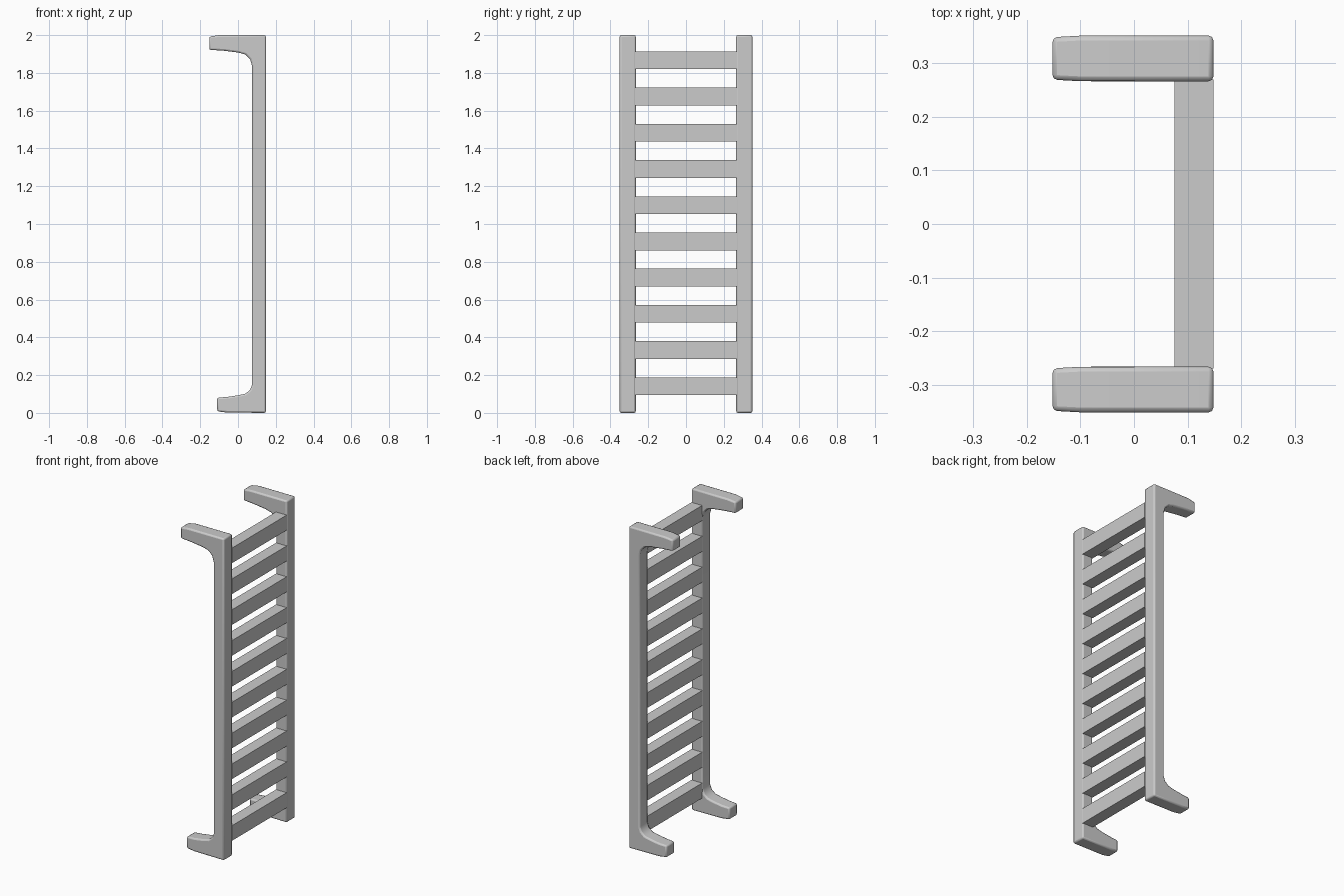
import bpy, bmesh
from mathutils import Vector

if "Cube" in bpy.data.objects:
    bpy.data.objects.remove(bpy.data.objects["Cube"])


def mesh_object(name, bm):
    bmesh.ops.recalc_face_normals(bm, faces=bm.faces[:])
    me = bpy.data.meshes.new(name)
    bm.to_mesh(me)
    bm.free()
    ob = bpy.data.objects.new(name, me)
    bpy.context.collection.objects.link(ob)
    return ob


# Side rail: C-shaped profile (x, z) with curved inner corners
Y_IN, Y_OUT = 0.266, 0.351
profile = [
    (0.148, 0.0), (0.148, 2.0), (-0.10, 2.0), (-0.152, 1.992),
    (-0.152, 1.922), (-0.08, 1.918), (0.0, 1.908), (0.04, 1.897),
    (0.064, 1.873), (0.075, 1.835),
    (0.075, 0.15), (0.064, 0.122), (0.04, 0.102), (0.0, 0.093),
    (-0.06, 0.084), (-0.11, 0.081), (-0.11, 0.008), (-0.06, 0.002),
]
bm = bmesh.new()
face = bm.faces.new([bm.verts.new((x, Y_IN, z)) for x, z in profile])
ext = bmesh.ops.extrude_face_region(bm, geom=[face])
new_verts = [g for g in ext["geom"] if isinstance(g, bmesh.types.BMVert)]
bmesh.ops.translate(bm, verts=new_verts, vec=Vector((0, Y_OUT - Y_IN, 0)))

# Slight taper toward the arm tips
mid = (Y_IN + Y_OUT) / 2
for v in bm.verts:
    if v.co.x < -0.105:
        v.co.y = mid + (v.co.y - mid) * 0.93
rails = mesh_object("side_rails", bm)

bevel = rails.modifiers.new("rounded_edges", "BEVEL")
bevel.width = 0.009
bevel.segments = 2
bevel.limit_method = "ANGLE"
bevel.angle_limit = 0.7
mirror = rails.modifiers.new("mirror", "MIRROR")
mirror.use_axis = (False, True, False)

bpy.context.view_layer.objects.active = rails
rails.select_set(True)
bpy.ops.object.shade_smooth_by_angle(angle=0.6)

# Ten flat rungs, flush with the rail posts
for i in range(10):
    bm = bmesh.new()
    bmesh.ops.create_cube(bm, size=1)
    bmesh.ops.scale(bm, vec=(0.073, 2 * Y_IN + 0.006, 0.094), verts=bm.verts)
    rung = mesh_object(f"rung_{i + 1}", bm)
    rung.location = (0.1117, 0, 0.141 + i * 0.1917)
